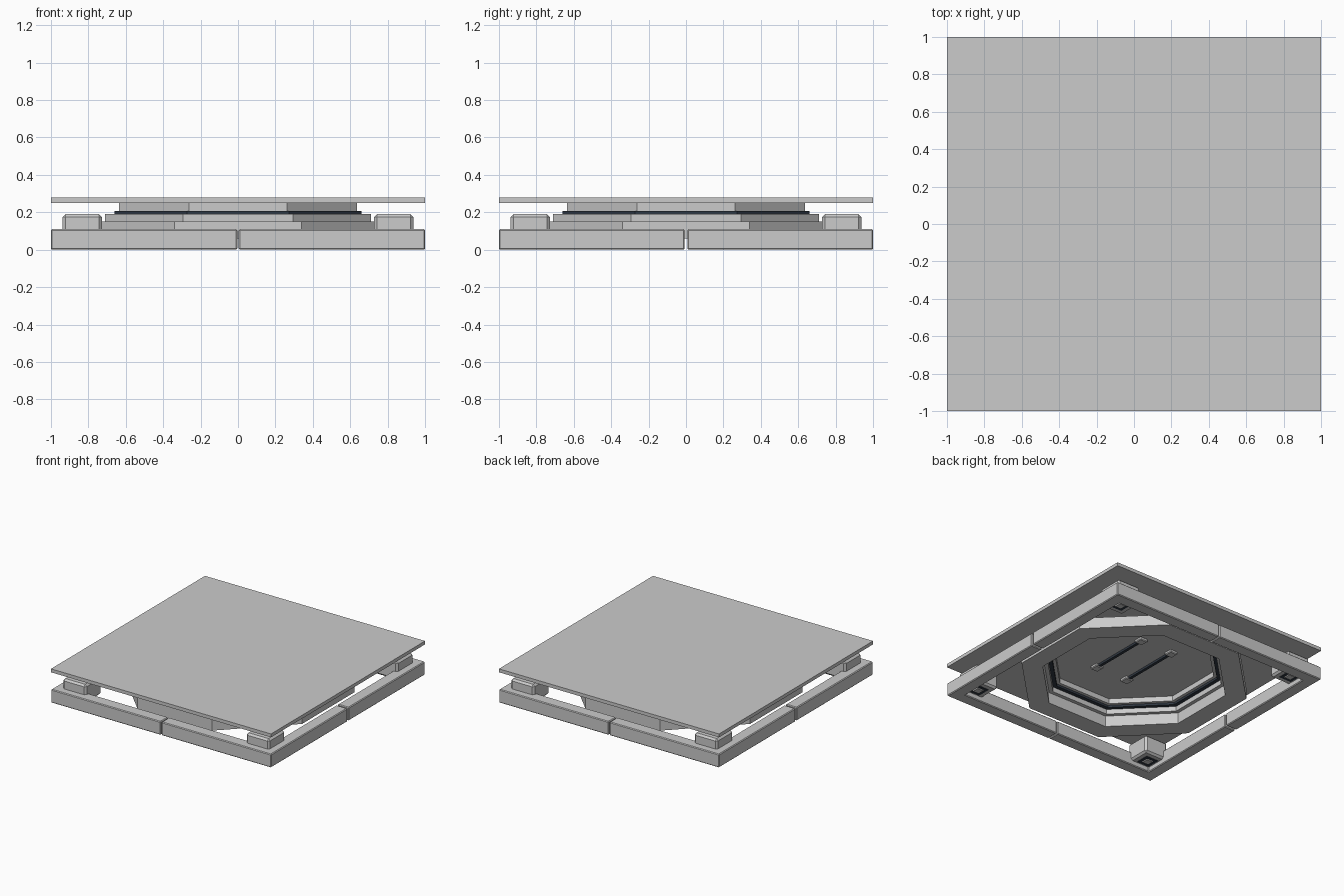
import bpy, bmesh, math

if "Cube" in bpy.data.objects:
    bpy.data.objects.remove(bpy.data.objects["Cube"])

dark = bpy.data.materials.new("dark_steel")
dark.diffuse_color = (0.03, 0.04, 0.055, 1)
dark.use_nodes = True
dark.node_tree.nodes["Principled BSDF"].inputs["Base Color"].default_value = dark.diffuse_color


def finish(name, bm, bevel=0, mat=None):
    bmesh.ops.recalc_face_normals(bm, faces=bm.faces)
    me = bpy.data.meshes.new(name)
    bm.to_mesh(me)
    bm.free()
    ob = bpy.data.objects.new(name, me)
    bpy.context.collection.objects.link(ob)
    if mat:
        me.materials.append(mat)
    if bevel:
        m = ob.modifiers.new("bevel", 'BEVEL')
        m.width = bevel
        m.segments = 1
    return ob


def prism(name, pts, z0, z1, bevel=0, mat=None):
    bm = bmesh.new()
    f = bm.faces.new([bm.verts.new((x, y, z0)) for x, y in pts])
    r = bmesh.ops.extrude_face_region(bm, geom=[f])
    for v in r["geom"]:
        if isinstance(v, bmesh.types.BMVert):
            v.co.z = z1
    return finish(name, bm, bevel, mat)


def box(name, x0, x1, y0, y1, z0, z1, bevel=0, mat=None):
    return prism(name, [(x0, y0), (x1, y0), (x1, y1), (x0, y1)], z0, z1, bevel, mat)


def octagon_ring(name, profile, mat=None):
    # Sweep a closed (apothem, z) profile around an octagon
    bm = bmesh.new()
    loops = []
    for i in range(8):
        a = math.radians(22.5 + 45 * i)
        k = 1 / math.cos(math.radians(22.5))
        loops.append([bm.verts.new((r * k * math.cos(a), r * k * math.sin(a), z))
                      for r, z in profile])
    n = len(profile)
    for i in range(8):
        p, q = loops[i], loops[(i + 1) % 8]
        for j in range(n):
            bm.faces.new((p[j], q[j], q[(j + 1) % n], p[(j + 1) % n]))
    return finish(name, bm, 0, mat)


def ring(name, r0, r1, z0, z1, mat=None):
    return octagon_ring(name, [(r0, z0), (r1, z0), (r1, z1), (r0, z1)], mat)


# Top plate
box("top_plate", -1, 1, -1, 1, 0.25, 0.278)

# Stepped octagonal collar
ring("lower_collar", 0.665, 0.82, 0.06, 0.15)
ring("middle_collar", 0.635, 0.71, 0.15, 0.19)
ring("dark_gasket", 0.605, 0.66, 0.19, 0.208, dark)
ring("upper_collar", 0.58, 0.635, 0.208, 0.25)

# Four L-shaped frame corners and corner blocks
gx, gy, w = 0.004, 0.008, 0.9
for sx in (-1, 1):
    for sy in (-1, 1):
        pts = [(gx, 1), (1, 1), (1, gy), (w, gy), (w, w), (gx, w)]
        prism("frame_corner", [(sx * x, sy * y) for x, y in pts], 0, 0.11, 0.006)
        c, cy = sx * 0.833, sy * 0.833
        box("corner_block", c - .105, c + .105, cy - .105, cy + .105, 0.04, 0.19, 0.015)
        box("block_socket", c - .055, c + .055, cy - .055, cy + .055, 0.036, 0.045, 0, dark)
        box("block_stud", c - .033, c + .033, cy - .033, cy + .033, 0.03, 0.045, 0.006)

# Handle bars and their mounts under the plate
for sx in (-1, 1):
    x = sx * 0.147
    box("under_bar", x - .012, x + .012, -.26, .26, 0.232, 0.252, 0, dark)
    for sy in (-1, 1):
        y = sy * 0.26
        box("bar_mount", x - .035, x + .035, y - .035, y + .035, 0.225, 0.252, 0.006)
